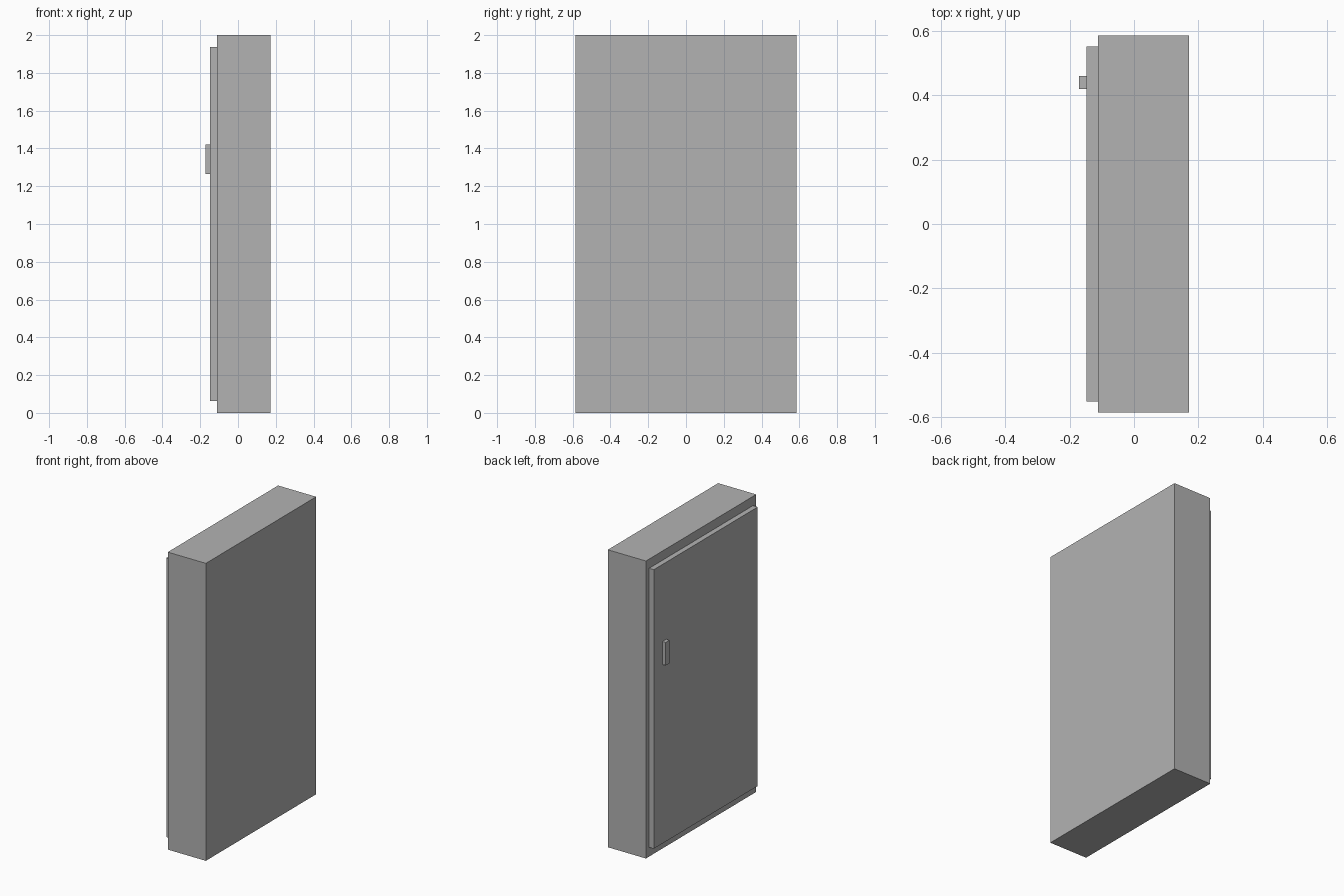
import bpy
from mathutils import Vector

cube = bpy.data.objects.get("Cube")
if cube:
    bpy.data.objects.remove(cube, do_unlink=True)

# Single painted-metal grey
grey = bpy.data.materials.new("plain_grey")
grey.use_nodes = True
colour = (0.448, 0.448, 0.448, 1)
grey.diffuse_color = colour
grey.node_tree.nodes["Principled BSDF"].inputs["Base Color"].default_value = colour


def box(name, low, high):
    """Flat-faced box between two opposite corners."""
    low, high = Vector(low), Vector(high)
    bpy.ops.mesh.primitive_cube_add(size=1, location=(low + high) / 2)
    obj = bpy.context.object
    obj.name = name
    obj.scale = high - low
    bpy.ops.object.transform_apply(location=False, rotation=False, scale=True)
    obj.data.materials.append(grey)
    return obj


# Cabinet body, with the door and its handle stacked on the -x side
body_x, door_x, handle_x = -0.112, -0.147, -0.171
box("cabinet_body", (body_x, -0.586, 0), (0.171, 0.586, 2))
box("cabinet_door", (door_x, -0.552, 0.062), (body_x, 0.552, 1.938))
box("door_handle", (handle_x, 0.42, 1.265), (door_x, 0.46, 1.42))
